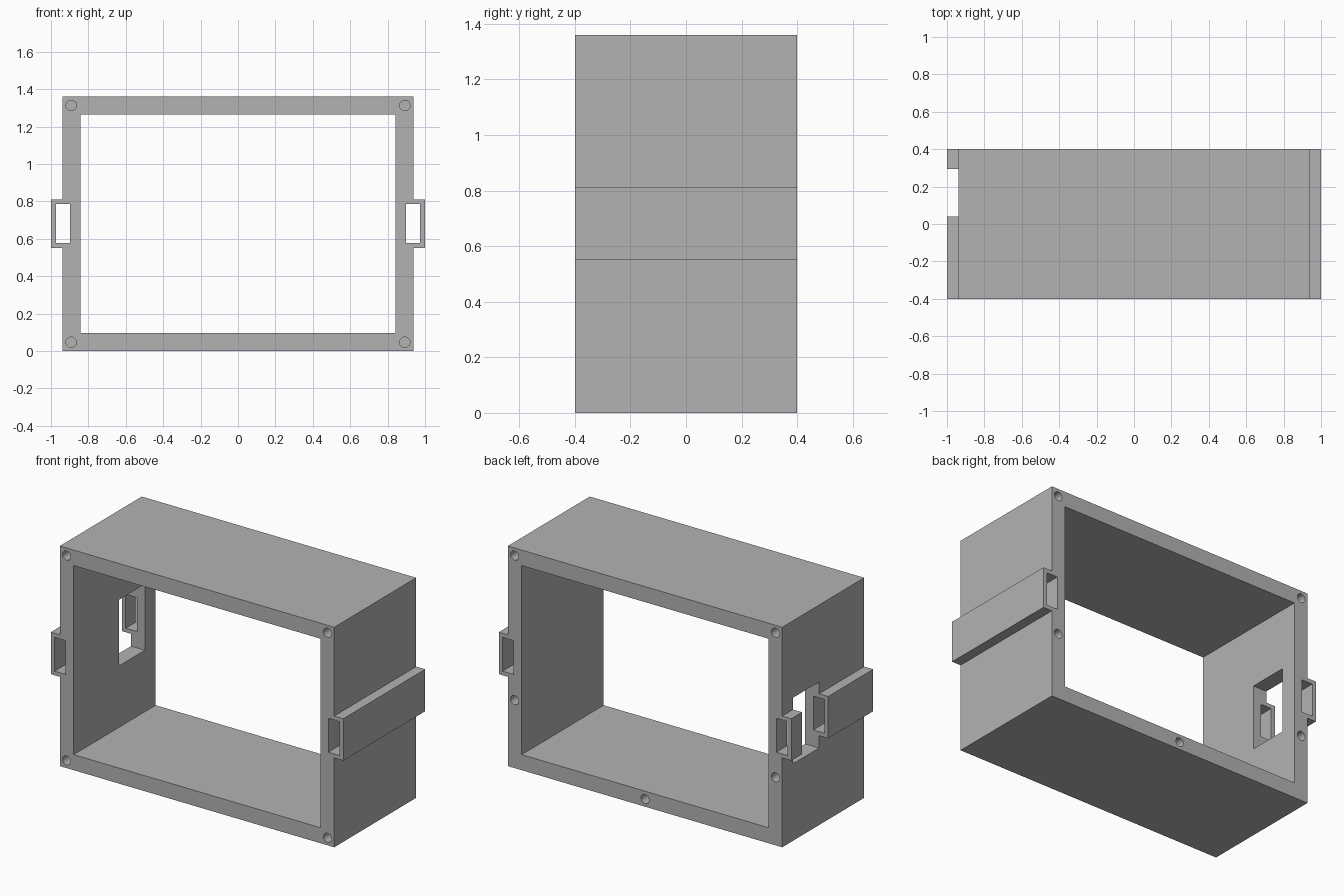
import bpy
import bmesh
import math
from mathutils import Vector, Matrix

cube = bpy.data.objects.get("Cube")
if cube:
    bpy.data.objects.remove(cube, do_unlink=True)

DEPTH = 0.8            # front to back
HALF = DEPTH / 2
HEIGHT = 1.36
MID = HEIGHT / 2
OUT_X, IN_X = 0.938, 0.843
RAIL = 0.096           # thickness of the top and bottom walls
HOLE_X, HOLE_EDGE = 0.892, 0.047
HOLE_R, HOLE_DEPTH = 0.028, 0.2

grey = bpy.data.materials.new("plain grey")
grey.use_nodes = True
colour = (0.45, 0.45, 0.45, 1)
grey.diffuse_color = colour
grey.node_tree.nodes["Principled BSDF"].inputs["Base Color"].default_value = colour


def make_object(name, bm):
    bmesh.ops.recalc_face_normals(bm, faces=bm.faces)
    mesh = bpy.data.meshes.new(name)
    bm.to_mesh(mesh)
    bm.free()
    mesh.materials.append(grey)
    obj = bpy.data.objects.new(name, mesh)
    bpy.context.collection.objects.link(obj)
    return obj


def box(name, low, high):
    low, high = Vector(low), Vector(high)
    bm = bmesh.new()
    bmesh.ops.create_cube(bm, size=1)
    bmesh.ops.scale(bm, vec=high - low, verts=bm.verts)
    bmesh.ops.translate(bm, vec=(low + high) / 2, verts=bm.verts)
    return make_object(name, bm)


def screw_hole(x, y, z):
    """Blind hole sunk from the front or back face."""
    bm = bmesh.new()
    place = Matrix.Translation((x, y, z)) @ Matrix.Rotation(math.pi / 2, 4, "X")
    bmesh.ops.create_cone(bm, cap_ends=True, segments=32, radius1=HOLE_R,
                          radius2=HOLE_R, depth=2 * HOLE_DEPTH, matrix=place)
    return make_object("screw_hole_cutter", bm)


def cut(target, cutter):
    cutter.hide_render = True
    mod = target.modifiers.new("cut", "BOOLEAN")
    mod.operation = "DIFFERENCE"
    mod.solver = "EXACT"
    mod.object = cutter
    bpy.context.view_layer.objects.active = target
    bpy.ops.object.modifier_apply(modifier=mod.name)
    bpy.data.objects.remove(cutter, do_unlink=True)


# Housing block: mirrored outline with a strap rail on each side
half_outline = [(OUT_X, 0), (OUT_X, 0.552), (1, 0.552),
                (1, 0.811), (OUT_X, 0.811), (OUT_X, HEIGHT)]
outline = half_outline + [(-x, z) for x, z in reversed(half_outline)]
bm = bmesh.new()
face = bm.faces.new([bm.verts.new((x, -HALF, z)) for x, z in outline])
swept = bmesh.ops.extrude_face_region(bm, geom=[face])["geom"]
bmesh.ops.translate(bm, vec=(0, DEPTH, 0),
                    verts=[v for v in swept if isinstance(v, bmesh.types.BMVert)])
housing = make_object("housing_frame", bm)

# Large opening from front to back
cut(housing, box("opening_cutter", (-IN_X, -1, RAIL), (IN_X, 1, HEIGHT - RAIL)))

# Long slot through each side rail
for side in (-1, 1):
    xs = sorted((side * 0.898, side * 0.974))
    cut(housing, box("slot_cutter", (xs[0], -1, 0.577), (xs[1], 1, 0.786)))

# Window through one side wall and its rail
cut(housing, box("window_cutter", (-1.2, 0.04, MID - 0.204), (-0.7, 0.295, MID + 0.204)))

# Screw holes: four front corners, five on the back
top = HEIGHT - HOLE_EDGE
for x in (-HOLE_X, HOLE_X):
    for y, z in ((-HALF, HOLE_EDGE), (-HALF, top), (HALF, 0.42), (HALF, top)):
        cut(housing, screw_hole(x, y, z))
cut(housing, screw_hole(0, HALF, HOLE_EDGE))

# Smooth hole walls, sharp edges elsewhere
bpy.ops.object.select_all(action="DESELECT")
housing.select_set(True)
bpy.context.view_layer.objects.active = housing
bpy.ops.object.shade_smooth_by_angle(angle=math.radians(30))
